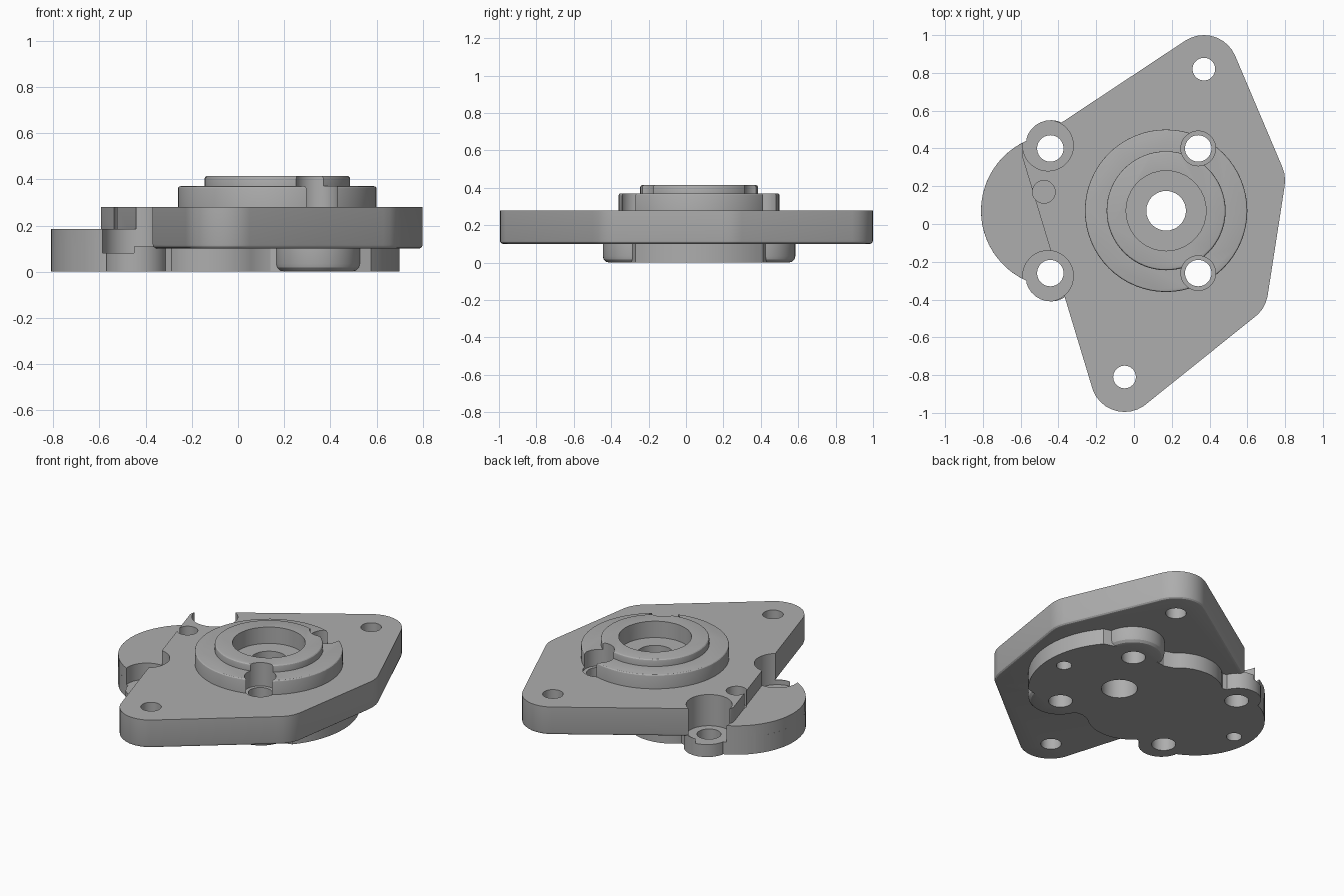
import bpy, bmesh
from math import cos, sin, radians, tau
from mathutils import Vector
from mathutils.geometry import convex_hull_2d

if "Cube" in bpy.data.objects:
    bpy.data.objects.remove(bpy.data.objects["Cube"], do_unlink=True)

steel = bpy.data.materials.new("grey_metal")
steel.use_nodes = True
GREY = (0.42, 0.42, 0.42, 1)
steel.diffuse_color = GREY
steel.node_tree.nodes["Principled BSDF"].inputs["Base Color"].default_value = GREY

CX, CY = 0.17, 0.07      # bore centre; the mounting pattern mirrors about CY
MOUNT = 0.33             # mounting hole offset from CY


def arc(x, y, r, start, end, n):
    angles = [radians(start + (end - start) * i / n) for i in range(n + 1)]
    return [(x + r * cos(a), y + r * sin(a)) for a in angles]


def circle(x, y, r, n=40):
    return [(x + r * cos(tau * i / n), y + r * sin(tau * i / n)) for i in range(n)]


def prism(name, outline, z0, z1, bevel=0, bevel_z=None):
    """Extrude an outline, optionally rounding the rim at height bevel_z."""
    bm = bmesh.new()
    face = bm.faces.new([bm.verts.new((x, y, z0)) for x, y in outline])
    top = bmesh.ops.extrude_face_region(bm, geom=[face])["geom"]
    bmesh.ops.translate(bm, vec=(0, 0, z1 - z0),
                        verts=[v for v in top if isinstance(v, bmesh.types.BMVert)])
    bmesh.ops.recalc_face_normals(bm, faces=bm.faces)
    if bevel:
        rim = [e for e in bm.edges if all(abs(v.co.z - bevel_z) < 1e-5 for v in e.verts)]
        bmesh.ops.bevel(bm, geom=rim, offset=bevel, segments=3, profile=0.5,
                        affect='EDGES', clamp_overlap=True)
    mesh = bpy.data.meshes.new(name)
    bm.to_mesh(mesh)
    bm.free()
    mesh.materials.append(steel)
    ob = bpy.data.objects.new(name, mesh)
    bpy.context.collection.objects.link(ob)
    return ob


def combine(target, tools, operation):
    for tool in tools:
        mod = target.modifiers.new("combine", 'BOOLEAN')
        mod.operation, mod.object, mod.solver = operation, tool, 'EXACT'
    bpy.context.view_layer.update()
    graph = bpy.context.evaluated_depsgraph_get()
    mesh = bpy.data.meshes.new_from_object(target.evaluated_get(graph))
    target.modifiers.clear()
    target.data = mesh


def discard(tools):
    for tool in tools:
        bpy.data.objects.remove(tool, do_unlink=True)


# Lower body: half outline, mirrored about the bore axis
half = arc(CX, 0, 0.53, 0, 40, 8)
half += [(0.45, 0.38), (0.34, 0.42), (0.22, 0.38), (0.14, 0.37)]
half += arc(-0.1, 0.2, 0.265, 45, 135, 10)
half += [(-0.31, 0.35)]
half += arc(-0.44, 0.345, 0.135, 10, 165, 12)
half += arc(-0.405, 0, 0.405, 114, 180, 12)
outline = half + [(x, -y) for x, y in reversed(half[1:-1])]
lower_body = prism("lower_body", [(x, y + CY) for x, y in outline], 0, 0.11)

# Raised end block and round-edged pads under two mounting holes
extras = [prism("end_block", circle(-0.405, CY, 0.405, 56), 0, 0.185)]
for side in (1, -1):
    extras.append(prism("pad", circle(0.345, CY + side * MOUNT, 0.185), 0, 0.11, 0.035, 0))
combine(lower_body, extras, 'UNION')
discard(extras)

# Flange plate: hull around its corner circles
corners = [(0.37, 0.82, 0.18), (0.62, 0.23, 0.18), (0.53, -0.35, 0.18),
           (-0.05, -0.815, 0.18), (-0.544, 0.371, 0.05)]
points = [Vector(p) for c in corners for p in circle(*c, 32)]
hull = [points[i] for i in convex_hull_2d(points)]
flange_plate = prism("flange_plate", hull, 0.1, 0.28, 0.018, 0.1)

# Stepped hub
hub = prism("stepped_hub", circle(CX, CY, 0.43, 64), 0.27, 0.37, 0.01, 0.37)
step = [prism("hub_step", circle(CX, CY, 0.315, 64), 0.3, 0.415, 0.012, 0.415)]
combine(hub, step, 'UNION')
discard(step)

# Holes, ear pockets, hub notches and the counterbore
cuts = [(CX, CY, 0.105, -1, 1), (CX, CY, 0.212, 0.31, 1),
        (0.37, 0.82, 0.06, -1, 1), (-0.05, -0.81, 0.06, -1, 1),
        (0.59, CY, 0.045, -1, 0.08), (-0.7, CY, 0.045, -1, 0.08),
        (-0.477, 0.17, 0.06, 0.17, 1)]
for side in (1, -1):
    y = CY + side * MOUNT
    cuts += [(0.34, y, 0.07, -1, 1), (-0.443, y, 0.07, -1, 1),
             (0.34, y, 0.092, 0.265, 1),
             (-0.455, CY + side * 0.345, 0.134, 0.08, 1)]
cutters = [prism("cutter", circle(x, y, r, 36), z0, z1) for x, y, r, z0, z1 in cuts]
for part in (lower_body, flange_plate, hub):
    combine(part, cutters, 'DIFFERENCE')
discard(cutters)

# Smooth the curved walls while keeping machined edges crisp
for part in (lower_body, flange_plate, hub):
    bpy.ops.object.select_all(action='DESELECT')
    part.select_set(True)
    bpy.context.view_layer.objects.active = part
    bpy.ops.object.shade_smooth_by_angle(angle=radians(25))
